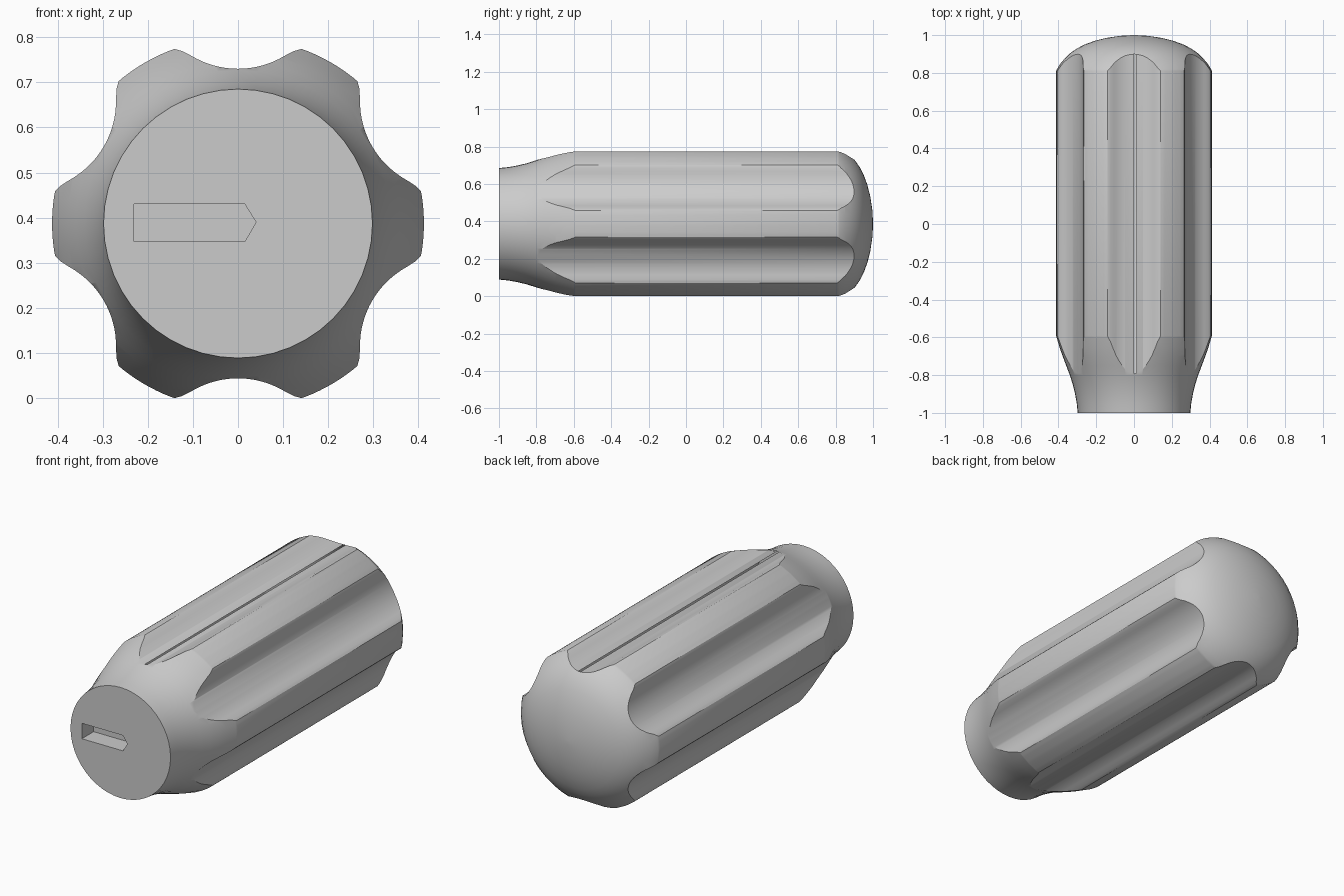
import bpy, bmesh
from math import sin, cos, pi, radians, sqrt

if "Cube" in bpy.data.objects:
    bpy.data.objects.remove(bpy.data.objects["Cube"])

CZ = 0.387          # height of the handle axis
OUTER = 0.412       # lobe radius
FLUTE_R, FLUTE_D = 0.2, 0.543   # flute radius and distance from the axis

grey = bpy.data.materials.new("handle grey")
grey.use_nodes = True
colour = (0.6, 0.6, 0.6, 1)
grey.diffuse_color = colour
grey.node_tree.nodes["Principled BSDF"].inputs["Base Color"].default_value = colour


def loft(name, rings):
    """Closed solid through rings of (x, y, z) points; end rings are capped."""
    bm = bmesh.new()
    loops = [[bm.verts.new(p) for p in ring] for ring in rings]
    for a, b in zip(loops, loops[1:]):
        for i in range(len(a)):
            j = (i + 1) % len(a)
            bm.faces.new((a[i], a[j], b[j], b[i]))
    bm.faces.new(loops[0])
    bm.faces.new(loops[-1])
    bmesh.ops.recalc_face_normals(bm, faces=bm.faces)
    mesh = bpy.data.meshes.new(name)
    bm.to_mesh(mesh)
    bm.free()
    mesh.materials.append(grey)
    ob = bpy.data.objects.new(name, mesh)
    bpy.context.collection.objects.link(ob)
    return ob


def polar_ring(y, radius, steps):
    """Ring around the axis; radius is a function of the angle."""
    angles = [2 * pi * i / steps for i in range(steps)]
    return [(radius(t) * cos(t), y, CZ + radius(t) * sin(t)) for t in angles]


def lobed(t):
    """Six-lobed cross-section with softened flute edges."""
    off = (t % radians(60)) - radians(30)
    under = FLUTE_R ** 2 - (FLUTE_D * sin(off)) ** 2
    if under <= 0:
        return OUTER
    flute = FLUTE_D * cos(off) - sqrt(under)
    k = 0.03
    h = max(k - abs(flute - OUTER), 0) / k
    return min(flute, OUTER) - h * h * k / 4


def combine(target, cutter, operation):
    mod = target.modifiers.new(operation.title(), "BOOLEAN")
    mod.operation = operation
    mod.solver = "EXACT"
    mod.object = cutter
    bpy.context.view_layer.objects.active = target
    bpy.ops.object.modifier_apply(modifier=mod.name)
    bpy.data.objects.remove(cutter)


# Turned body: flared neck, straight grip, domed end
profile = [(-1, .298), (-.95, .303), (-.9, .312), (-.85, .324), (-.8, .34),
           (-.75, .359), (-.7, .378), (-.65, .395), (-.6, .41), (-.55, .425),
           (.78, .425), (.82, .408), (.85, .389), (.88, .363), (.905, .337),
           (.93, .301), (.95, .262), (.97, .207), (.985, .148), (.996, .075), (1, .01)]
handle = loft("handle", [polar_ring(y, lambda t, r=r: r, 48) for y, r in profile])

# Fluted grip section trims the body
flutes = loft("flute_section", [polar_ring(y, lobed, 180) for y in (-1.2, 1.2)])
combine(handle, flutes, "INTERSECT")

# Pointed slot in the flat front
outline = [(-.23, .347), (.015, .347), (.04, .39), (.015, .43), (-.23, .43)]
slot = loft("slot_cutter", [[(x, y, z) for x, z in outline] for y in (-1.1, -.9)])
combine(handle, slot, "DIFFERENCE")

# Smooth shading with crisp flute ends
bpy.ops.object.select_all(action="DESELECT")
handle.select_set(True)
bpy.context.view_layer.objects.active = handle
bpy.ops.object.shade_smooth_by_angle(angle=radians(30))
